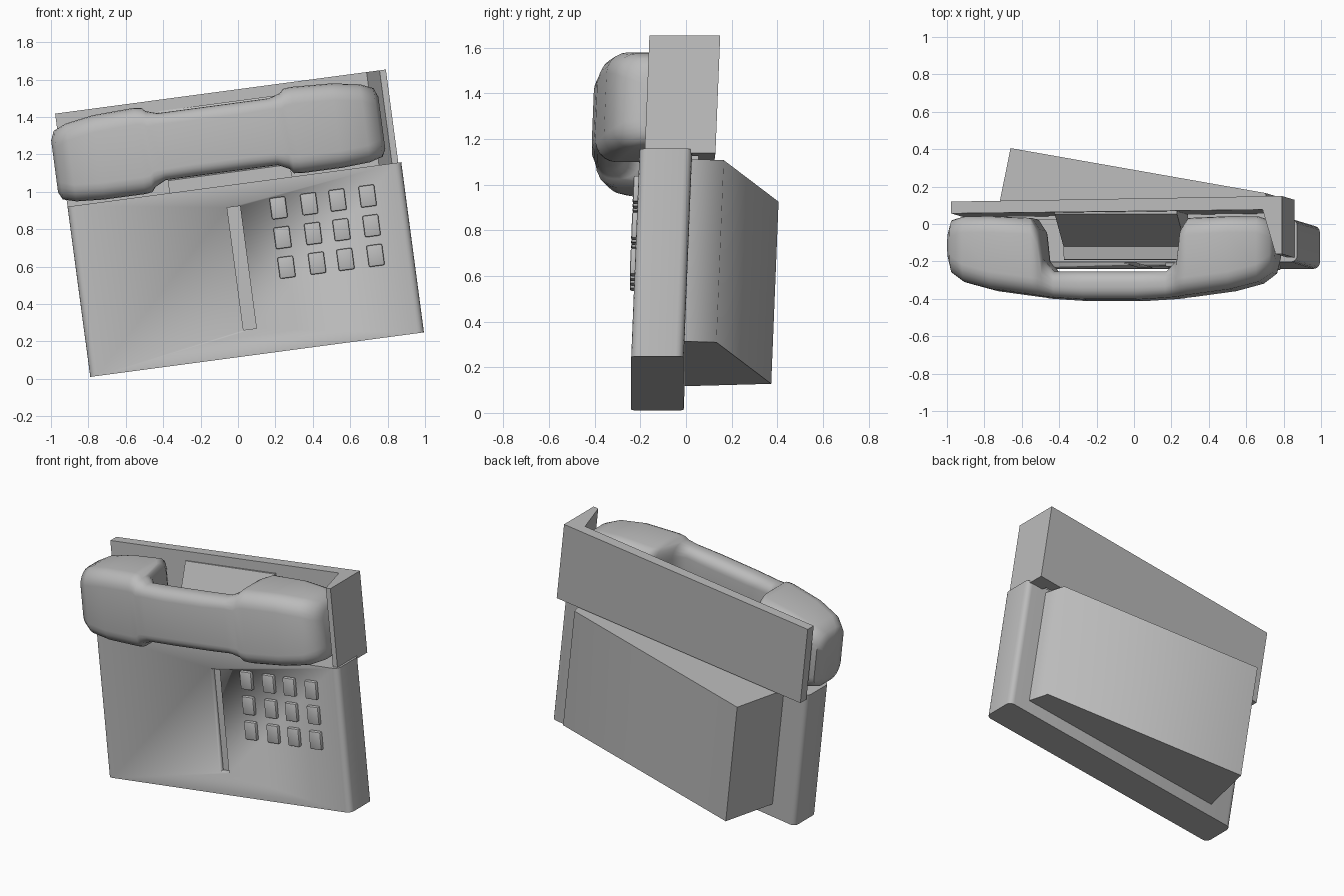
import bpy, bmesh, math
from mathutils import Vector

if "Cube" in bpy.data.objects:
    bpy.data.objects.remove(bpy.data.objects["Cube"], do_unlink=True)

TILT = math.radians(7.6)
LEAN = 0.04          # backward lean per unit of height

grey = bpy.data.materials.new("plain grey")
grey.use_nodes = True
COLOUR = (0.5, 0.5, 0.5, 1)
grey.diffuse_color = COLOUR
grey.node_tree.nodes["Principled BSDF"].inputs["Base Color"].default_value = COLOUR


def place(u, y, v):
    """Phone coordinates (across, depth, up) to world."""
    c, s = math.cos(TILT), math.sin(TILT)
    return Vector((-0.79 + u * c - v * s, y + LEAN * v, 0.01 + u * s + v * c))


def loft(name, sections, angle=40, bevel=0):
    """Skin a list of equal-length point loops and cap both ends."""
    bm = bmesh.new()
    rings = [[bm.verts.new(place(*p)) for p in ring] for ring in sections]
    for a, b in zip(rings, rings[1:]):
        for i in range(len(a)):
            j = (i + 1) % len(a)
            bm.faces.new((a[i], a[j], b[j], b[i]))
    bm.faces.new(rings[0])
    bm.faces.new(rings[-1])
    bmesh.ops.recalc_face_normals(bm, faces=bm.faces)
    if bevel:
        bmesh.ops.bevel(bm, geom=bm.edges[:], offset=bevel, segments=2,
                        profile=0.5, affect='EDGES')
    mesh = bpy.data.meshes.new(name)
    bm.to_mesh(mesh)
    bm.free()
    mesh.materials.append(grey)
    obj = bpy.data.objects.new(name, mesh)
    bpy.context.collection.objects.link(obj)
    bpy.ops.object.select_all(action='DESELECT')
    obj.select_set(True)
    bpy.context.view_layer.objects.active = obj
    bpy.ops.object.shade_smooth_by_angle(angle=math.radians(angle))
    return obj


def upright(name, profile, v0, v1, **kw):
    return loft(name, [[(u, y, v) for u, y in profile] for v in (v0, v1)], **kw)


def across(name, profile, u0, u1, **kw):
    return loft(name, [[(u, y, v) for y, v in profile] for u in (u0, u1)], **kw)


def rect(a0, a1, b0, b1):
    return [(a0, b0), (a1, b0), (a1, b1), (a0, b1)]


def rounded(a0, a1, b0, b1, r, steps=4):
    corners = [(a1 - r, b1 - r), (a0 + r, b1 - r), (a0 + r, b0 + r), (a1 - r, b0 + r)]
    return [(ca + r * math.cos(t), cb + r * math.sin(t))
            for q, (ca, cb) in enumerate(corners)
            for t in [(q + k / steps) * math.pi / 2 for k in range(steps + 1)]]


# Body with rounded upright edges
body = upright("body", rounded(0, 1.8, -0.24, -0.01, 0.035), 0, 0.918)

# Card slot cut into the front
cutter = upright("slot_cutter", rect(0.845, 0.915, -0.4, -0.2), 0.14, 0.8)
cutter.hide_render = True
cut = body.modifiers.new("slot", 'BOOLEAN')
cut.object = cutter
cut.solver = 'EXACT'
bpy.context.view_layer.objects.active = body
bpy.ops.object.modifier_apply(modifier=cut.name)
bpy.data.objects.remove(cutter, do_unlink=True)

# Keypad
for row, v in enumerate((0.82, 0.66, 0.5)):
    for col, u in enumerate((1.075, 1.24, 1.393, 1.555)):
        upright(f"key_{row}_{col}", rect(u, u + 0.085, -0.262, -0.23),
                v - 0.115, v, bevel=0.008)

# Wedge-shaped rear stand, deeper on one side
upright("rear_stand", [(0.17, -0.02), (1.66, -0.02), (1.625, 0.13), (0.25, 0.37)],
        0.085, 0.89, angle=75)

# Cradle: back plate with an end wall wrapping round one side
upright("cradle_plate", [(0, 0), (1.68, 0.02), (1.75, -0.217), (1.784, -0.217),
                         (1.784, 0.093), (0, 0.063)], 0.9, 1.42)

# Sloping rest behind the handle
across("cradle_rest", [(0.03, 0.91), (-0.23, 0.91), (-0.23, 0.985),
                       (-0.16, 1.0), (0.0, 1.36), (0.03, 1.36)], 0.55, 1.21)

# Handset: half the stations, mirrored about the middle
half = [  # across, front, back, bottom, top
    (-0.04, -0.24, -0.09, 1.0, 1.28),
    (-0.02, -0.31, -0.03, 0.96, 1.33),
    (0.05, -0.36, -0.01, 0.94, 1.36),
    (0.2, -0.4, -0.01, 0.93, 1.385),
    (0.42, -0.43, -0.02, 0.93, 1.395),
    (0.46, -0.435, -0.08, 0.935, 1.39),
    (0.48, -0.44, -0.24, 0.96, 1.37),
    (0.54, -0.445, -0.305, 0.99, 1.35),
    (0.7, -0.455, -0.305, 0.99, 1.35)]
MIDDLE = 0.8425
stations = half + [(2 * MIDDLE - h[0], *h[1:]) for h in reversed(half)]
loft("handset", [[(u, y, v) for y, v in
                  rounded(f, b, lo, hi, min(0.09, (b - f) * 0.42), 5)]
                 for u, f, b, lo, hi in stations], angle=50)
